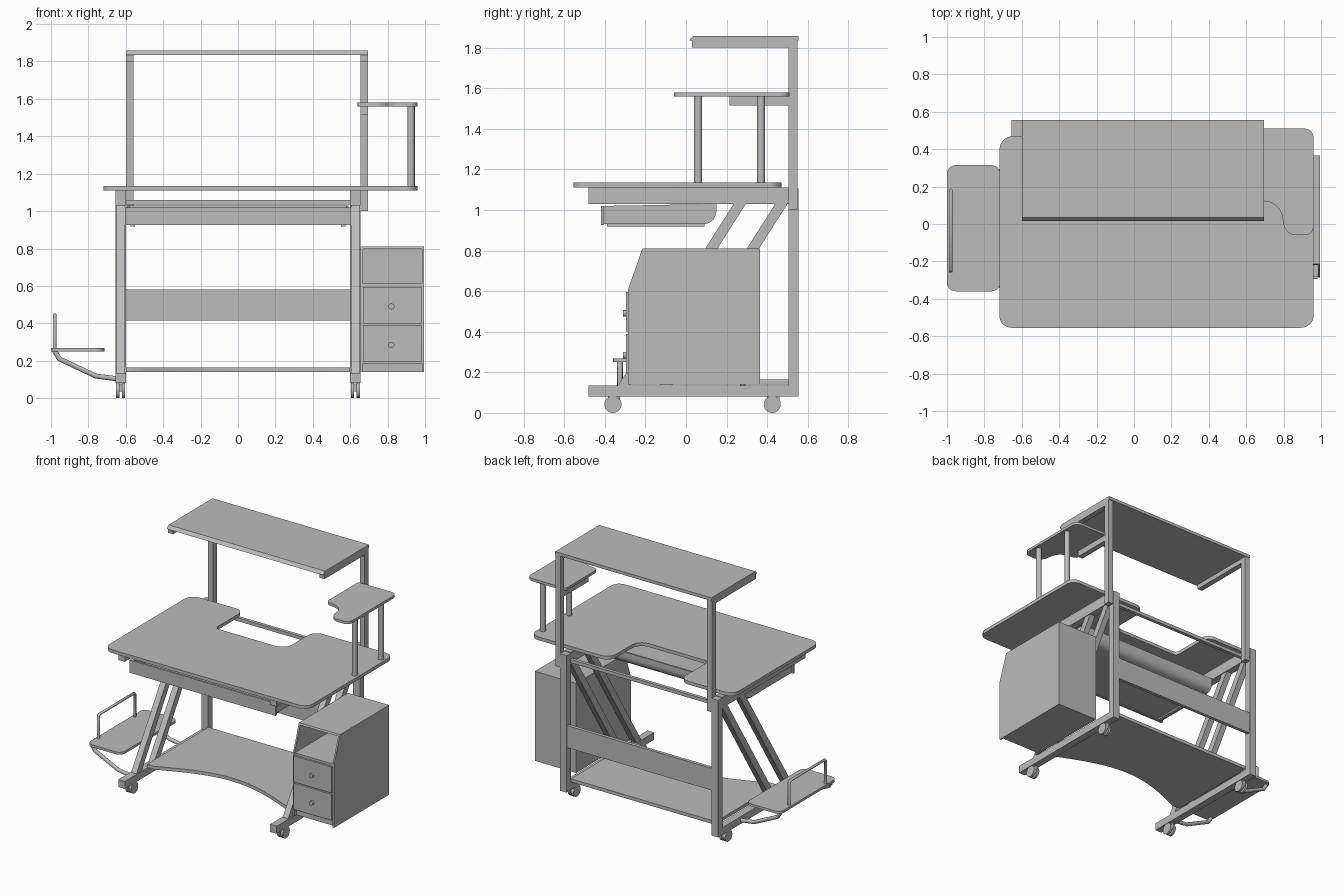
import bpy, math
from mathutils import Vector

cube = bpy.data.objects.get("Cube")
if cube:
    bpy.data.objects.remove(cube, do_unlink=True)

grey = bpy.data.materials.new("light_grey")
grey.use_nodes = True
grey.diffuse_color = (0.5, 0.5, 0.5, 1)
grey.node_tree.nodes["Principled BSDF"].inputs["Base Color"].default_value = (0.5, 0.5, 0.5, 1)


def rounded(corners, steps=8):
    """Outline from (u, v, radius) corners, each rounded by a curve."""
    out = []
    n = len(corners)
    for i, (u, v, r) in enumerate(corners):
        p = Vector((u, v))
        if r == 0:
            out.append(p)
            continue
        a = p + (Vector(corners[i - 1][:2]) - p).normalized() * r
        b = p + (Vector(corners[(i + 1) % n][:2]) - p).normalized() * r
        for k in range(steps + 1):
            t = k / steps
            w = 0.83  # rational weight, close to a circular arc
            d = (1 - t) ** 2 + 2 * w * t * (1 - t) + t * t
            out.append((a * (1 - t) ** 2 + p * 2 * w * t * (1 - t) + b * t * t) / d)
    return out


def prism(name, outline, axis, lo, hi):
    """Extrude a 2D outline along x (outline is y, z) or z (outline is x, y)."""
    put = {"x": lambda p, h: (h, p[0], p[1]), "z": lambda p, h: (p[0], p[1], h)}[axis]
    n = len(outline)
    verts = [put(p, lo) for p in outline] + [put(p, hi) for p in outline]
    faces = [tuple(reversed(range(n))), tuple(range(n, 2 * n))]
    faces += [(i, (i + 1) % n, (i + 1) % n + n, i + n) for i in range(n)]
    area = sum(outline[i][0] * outline[(i + 1) % n][1] - outline[(i + 1) % n][0] * outline[i][1]
               for i in range(n))
    if area < 0:
        faces = [f[::-1] for f in faces]
    mesh = bpy.data.meshes.new(name)
    mesh.from_pydata(verts, [], faces)
    obj = bpy.data.objects.new(name, mesh)
    bpy.context.collection.objects.link(obj)
    mesh.materials.append(grey)
    return smooth(obj)


def smooth(obj):
    bpy.ops.object.select_all(action="DESELECT")
    obj.select_set(True)
    bpy.context.view_layer.objects.active = obj
    bpy.ops.object.shade_smooth_by_angle(angle=math.radians(35))
    return obj


def box(name, x, y, z):
    return prism(name, [(x[0], y[0]), (x[1], y[0]), (x[1], y[1]), (x[0], y[1])], "z", *z)


def rod(name, a, b, radius):
    a, b = Vector(a), Vector(b)
    bpy.ops.mesh.primitive_cylinder_add(vertices=24, radius=radius, depth=(b - a).length,
                                        location=(a + b) / 2)
    obj = bpy.context.object
    obj.name = name
    obj.rotation_euler = (b - a).to_track_quat("Z", "Y").to_euler()
    obj.data.materials.append(grey)
    return smooth(obj)


def tube(name, points, radius):
    curve = bpy.data.curves.new(name, "CURVE")
    curve.dimensions = "3D"
    curve.bevel_depth = radius
    curve.bevel_resolution = 3
    curve.use_fill_caps = True
    spline = curve.splines.new("POLY")
    spline.points.add(len(points) - 1)
    for sp, p in zip(spline.points, points):
        sp.co = (*p, 1)
    curve.materials.append(grey)
    obj = bpy.data.objects.new(name, curve)
    bpy.context.collection.objects.link(obj)


# Side frames: foot, post, top beam, two slanted legs and casters
for side, x in (("right", (-0.655, -0.60)), ("left", (0.60, 0.655))):
    mid = sum(x) / 2
    box(side + "_foot", x, (-0.48, 0.555), (0.08, 0.135))
    box(side + "_lower_post", x, (0.505, 0.555), (0.135, 1.105))
    box(side + "_top_beam", x, (-0.48, 0.505), (1.03, 1.11))
    for label, y in (("front", -0.335), ("rear", -0.13)):
        prism(f"{side}_{label}_slanted_leg",
              [(y, 0.135), (y + 0.06, 0.135), (y + 0.63, 1.03), (y + 0.57, 1.03)],
              "x", x[0] + 0.005, x[1] - 0.005)
    for label, y in (("front", -0.36), ("rear", 0.425)):
        for s in (-1, 1):
            rod(f"{side}_{label}_caster_wheel", (mid + s * 0.006, y, 0.042),
                (mid + s * 0.024, y, 0.042), 0.042)
        box(f"{side}_{label}_caster_stem", (mid - 0.012, mid + 0.012),
            (y - 0.025, y + 0.035), (0.035, 0.08))

# Upper posts, shelf arms and top shelf
for side, x in (("right", (-0.60, -0.56)), ("left", (0.655, 0.695))):
    box(side + "_upper_post", x, (0.505, 0.55), (1.0, 1.80))
    box(side + "_shelf_arm", x, (0.03, 0.55), (1.80, 1.835))
prism("top_shelf", [(0.015, 1.835), (0.555, 1.835), (0.555, 1.858), (0.035, 1.858)],
      "x", -0.60, 0.695)

# Desktop with a notch at the rear
prism("desktop", rounded([
    (-0.72, -0.555, 0.07), (0.96, -0.555, 0.07), (0.96, 0.47, 0.07), (0.30, 0.47, 0.08),
    (0.30, 0.13, 0.09), (-0.28, 0.13, 0.03), (-0.28, 0.47, 0.07), (-0.72, 0.47, 0.08)]),
    "z", 1.11, 1.135)

# Rear crossbar, modesty panel and lower shelf with a scooped front
box("rear_crossbar", (-0.60, 0.60), (0.485, 0.51), (1.035, 1.06))
box("modesty_panel", (-0.60, 0.60), (0.525, 0.55), (0.415, 0.58))
scoop = [(-0.54 + 1.08 * i / 24, -0.22 + 0.15 * math.sin(math.pi * i / 24)) for i in range(25)]
prism("lower_shelf", [(-0.60, 0.505), (-0.60, -0.22)] + scoop + [(0.60, -0.22), (0.60, 0.505)],
      "z", 0.14, 0.165)

# Sliding tray with a curved back
box("tray_front", (-0.605, 0.605), (-0.42, -0.405), (0.925, 1.02))
outer = rounded([(-0.405, 0.93, 0), (0.15, 0.93, 0.07), (0.15, 1.03, 0)])
inner = rounded([(0.138, 1.03, 0), (0.138, 0.942, 0.06), (-0.405, 0.942, 0)])
prism("tray_shell", outer + inner, "x", -0.59, 0.59)
for s in (-1, 1):
    prism("tray_side", outer + [Vector((-0.405, 1.02))], "x", *sorted((s * 0.578, s * 0.592)))
    box("tray_runner", sorted((s * 0.55, s * 0.575)), (-0.39, 0.09), (0.918, 0.93))

# Small raised shelf at the left
prism("side_shelf", rounded([
    (0.64, 0.51, 0.02), (0.64, 0.13, 0.03), (0.78, 0.11, 0.07), (0.81, -0.06, 0.06),
    (0.96, -0.06, 0.05), (0.96, 0.51, 0.05)]), "z", 1.56, 1.58)
box("side_shelf_bracket", (0.655, 0.695), (0.215, 0.505), (1.515, 1.56))
for y in (0.06, 0.37):
    rod("side_shelf_support", (0.925, y, 1.13), (0.925, y, 1.565), 0.02)

# Drawer cabinet with an open compartment on top
side_profile = [(-0.285, 0.14), (-0.285, 0.61), (-0.215, 0.81), (0.365, 0.81), (0.365, 0.14)]
inside = (0.667, 0.983)
prism("cabinet_inner_side", side_profile, "x", 0.655, 0.667)
prism("cabinet_outer_side", side_profile, "x", 0.983, 0.995)
prism("cabinet_top", [(-0.22, 0.797), (-0.215, 0.81), (0.365, 0.81), (0.365, 0.797)], "x", *inside)
box("cabinet_back", inside, (0.35, 0.365), (0.14, 0.797))
box("cabinet_body", inside, (-0.28, 0.35), (0.185, 0.612))
box("cabinet_plinth", inside, (-0.26, 0.35), (0.14, 0.185))
for z in (0.195, 0.40):
    box("drawer_front", (0.668, 0.982), (-0.295, -0.28), (z, z + 0.195))
    rod("drawer_knob", (0.82, -0.31, z + 0.09), (0.82, -0.29, z + 0.09), 0.016)

# Low side platform with guard rail and bent support arms
prism("side_platform", rounded([
    (-1.0, -0.36, 0.05), (-0.715, -0.36, 0.05), (-0.715, 0.315, 0.05), (-1.0, 0.315, 0.05)]),
    "z", 0.25, 0.268)
tube("guard_rail", [(-0.98, -0.25, 0.26), (-0.98, -0.25, 0.435), (-0.98, -0.24, 0.445),
                    (-0.98, 0.17, 0.445), (-0.98, 0.18, 0.435), (-0.98, 0.18, 0.26)], 0.01)
path = [(-0.62, 0.10), (-0.76, 0.118), (-0.955, 0.21), (-0.982, 0.255)]
for y in (-0.325, 0.28):
    tube("platform_arm", [(x, y, z) for x, z in path], 0.014)
